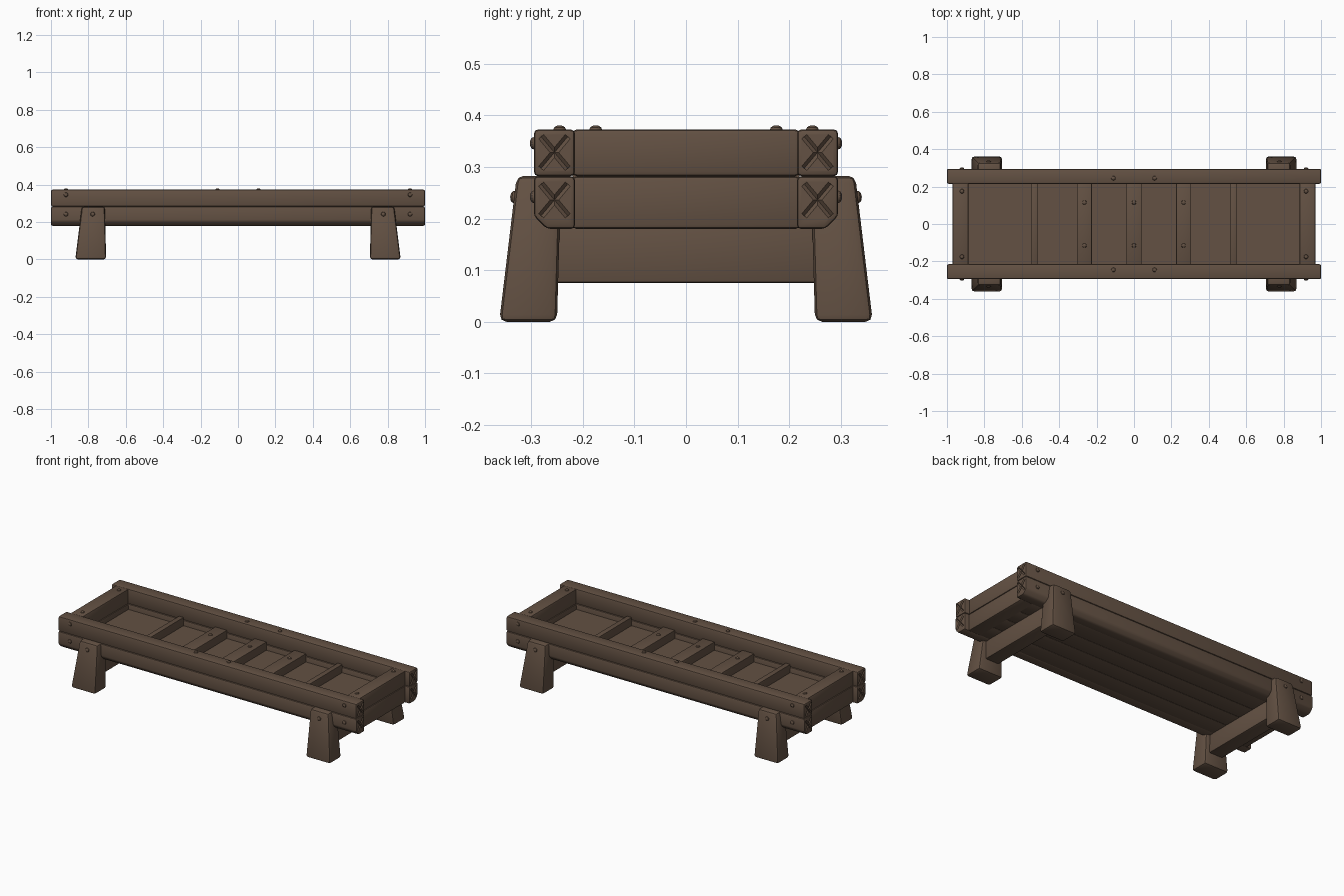
import bpy, bmesh, math
from mathutils import Matrix, Vector

cube = bpy.data.objects.get("Cube")
if cube:
    bpy.data.objects.remove(cube, do_unlink=True)

wood = bpy.data.materials.new("dark brown wood")
COLOR = (0.125, 0.082, 0.056, 1)
wood.use_nodes = True
wood.diffuse_color = COLOR
shader = next(n for n in wood.node_tree.nodes if n.type == "BSDF_PRINCIPLED")
shader.inputs["Base Color"].default_value = COLOR
shader.inputs["Roughness"].default_value = 0.8


def finish(name, bm):
    """Turn a bmesh into a shaded object."""
    bmesh.ops.recalc_face_normals(bm, faces=bm.faces)
    mesh = bpy.data.meshes.new(name)
    bm.to_mesh(mesh)
    bm.free()
    mesh.materials.append(wood)
    obj = bpy.data.objects.new(name, mesh)
    bpy.context.collection.objects.link(obj)
    smooth(obj)
    return obj


def smooth(obj):
    bpy.ops.object.select_all(action="DESELECT")
    obj.select_set(True)
    bpy.context.view_layer.objects.active = obj
    bpy.ops.object.shade_smooth_by_angle(angle=math.radians(32))


def block(name, xs, ys, zs, bevel=0.01, top_xs=None, top_ys=None, chamfer=None):
    """Rounded block, optionally tapered, with an optional wide lower chamfer."""
    bm = bmesh.new()
    bmesh.ops.create_cube(bm, size=2)
    for v in bm.verts:
        high = v.co.z > 0
        px = top_xs if high and top_xs else xs
        py = top_ys if high and top_ys else ys
        v.co = (px[v.co.x > 0], py[v.co.y > 0], zs[high])
    if chamfer:
        side, width = chamfer
        edges = [e for e in bm.edges if all(
            v.co.z < zs[0] + 0.001 and v.co.y * side > max(abs(y) for y in ys) - 0.001
            for v in e.verts)]
        bmesh.ops.bevel(bm, geom=edges, offset=width, segments=1, affect="EDGES")
    if bevel:
        bmesh.ops.bevel(bm, geom=list(bm.edges), offset=bevel, segments=2,
                        profile=0.5, affect="EDGES")
    return finish(name, bm)


def stud(name, pos, axis):
    """Domed peg head facing along an axis."""
    bm = bmesh.new()
    bmesh.ops.create_uvsphere(bm, u_segments=12, v_segments=6, radius=0.012)
    turn = Vector((0, 0, 1)).rotation_difference(Vector(axis)).to_matrix().to_4x4()
    bm.transform(Matrix.Translation(pos) @ turn @ Matrix.Diagonal((1, 1, 0.65, 1)))
    finish(name, bm)


def span(sign, a, b):
    return tuple(sorted((sign * a, sign * b)))


def carve_ends(obj, y, z):
    """Cut crossed cracks into both end faces of a plank."""
    bm = bmesh.new()
    for x in (-1, 1):
        for angle in (-50, 50):
            m = (Matrix.Translation((x, y, z))
                 @ Matrix.Rotation(math.radians(angle), 4, "X")
                 @ Matrix.Rotation(math.radians(45), 4, "Y")
                 @ Matrix.Diagonal((0.009, 0.08, 0.009, 1))
                 @ Matrix.Rotation(0, 4, "Z"))
            bmesh.ops.create_cube(bm, size=1, matrix=m)
    cutter = finish("crack_cutter", bm)
    cutter.hide_render = True
    mod = obj.modifiers.new("cracks", "BOOLEAN")
    mod.operation = "DIFFERENCE"
    mod.solver = "EXACT"
    mod.use_self = True
    mod.object = cutter
    bpy.context.view_layer.update()
    baked = bpy.data.meshes.new_from_object(
        obj.evaluated_get(bpy.context.evaluated_depsgraph_get()))
    obj.modifiers.clear()
    obj.data = baked
    bpy.data.objects.remove(cutter, do_unlink=True)
    smooth(obj)


BOTTOM, SEAM, TOP = 0.18, 0.282, 0.373

# Long side planks, two high, with cracked ends
for s, side in ((-1, "front"), (1, "back")):
    ys = span(s, 0.215, 0.295)
    lower = block(side + "_lower_plank", (-1, 1), ys, (BOTTOM, SEAM),
                  0.008, chamfer=(s, 0.025))
    upper = block(side + "_upper_plank", (-1, 1), ys, (SEAM, TOP), 0.009)
    carve_ends(lower, s * 0.255, 0.236)
    carve_ends(upper, s * 0.255, 0.328)
    for x in (-0.11, 0.11):
        stud(side + "_rim_peg", (x, s * 0.245, TOP), (0, 0, 1))

# Short end planks
for s, side in ((-1, "right"), (1, "left")):
    xs = span(s, 0.885, 0.97)
    block(side + "_end_lower_plank", xs, (-0.22, 0.22), (BOTTOM, SEAM), 0.008)
    block(side + "_end_upper_plank", xs, (-0.22, 0.22), (SEAM, TOP), 0.009)
    for y in (-0.175, 0.175):
        stud(side + "_end_peg", (s * 0.92, y, TOP), (0, 0, 1))

# Floor panel and the boards under it
block("floor", (-0.9, 0.9), (-0.22, 0.22), (0.21, 0.25), 0)
for i in range(4):
    y = -0.22 + 0.11 * i
    block("floor_board", (-0.9, 0.9), (y, y + 0.11), (BOTTOM + 0.002, 0.22), 0.003)

# Thin dividers and wide pegged battens across the floor
for x in (-0.532, 0.532):
    block("divider", (x - 0.016, x + 0.016), (-0.22, 0.22), (0.24, 0.3), 0.003)
for x in (-0.265, 0, 0.265):
    block("batten", (x - 0.04, x + 0.04), (-0.22, 0.22), (0.24, 0.3), 0.004)
    for y in (-0.115, 0.115):
        stud("batten_peg", (x, y, 0.3), (0, 0, 1))

# Splayed legs, cross beams and side pegs
for sx, end in ((-1, "right"), (1, "left")):
    block(end + "_cross_beam", span(sx, 0.735, 0.825), (-0.27, 0.27), (0.075, 0.19), 0.006)
    for sy, side in ((-1, "front"), (1, "back")):
        block(f"{side}_{end}_leg", span(sx, 0.705, 0.87), span(sy, 0.25, 0.362),
              (0, 0.283), 0.014,
              top_xs=span(sx, 0.712, 0.835), top_ys=span(sy, 0.242, 0.328))
        stud("leg_peg", (sx * 0.777, sy * 0.333, 0.242), (0, sy, 0.1))
        for z in (0.242, 0.346):
            stud("corner_peg", (sx * 0.92, sy * 0.295, z), (0, sy, 0))
